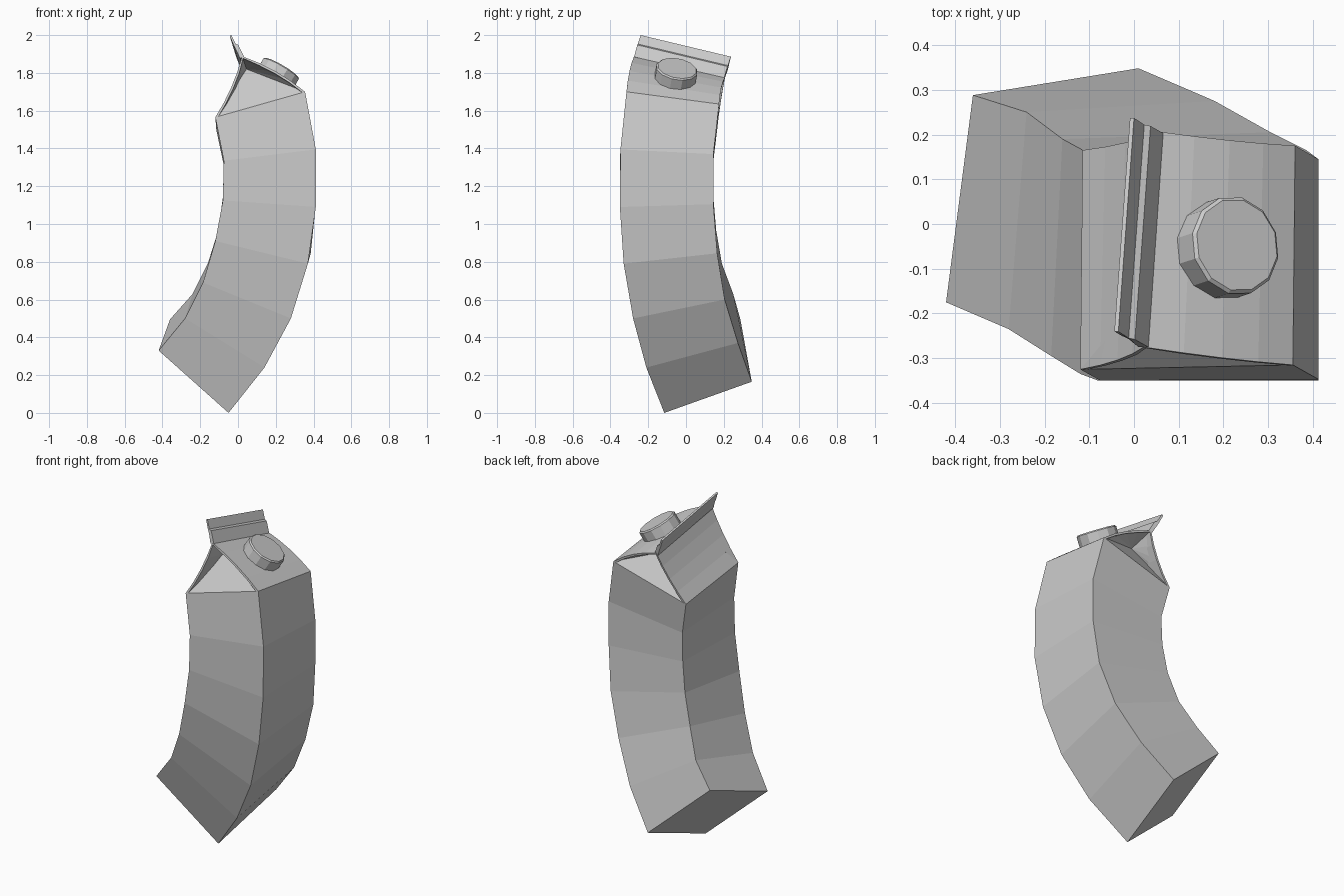
import bpy, bmesh
from mathutils import Vector

cube = bpy.data.objects.get("Cube")
if cube:
    bpy.data.objects.remove(cube)

card = bpy.data.materials.new("plain_grey")
card.use_nodes = True
GREY = (0.6, 0.6, 0.6, 1)
card.diffuse_color = GREY
card.node_tree.nodes["Principled BSDF"].inputs["Base Color"].default_value = GREY


def make(name, bm, recalc=True):
    if recalc:
        bmesh.ops.recalc_face_normals(bm, faces=bm.faces)
    mesh = bpy.data.meshes.new(name)
    bm.to_mesh(mesh)
    bm.free()
    mesh.materials.append(card)
    obj = bpy.data.objects.new(name, mesh)
    bpy.context.collection.objects.link(obj)
    return obj


def add_loop(bm, points):
    return [bm.verts.new(p) for p in points]


def bridge(bm, a, b, closed=True):
    for i in range(len(a) if closed else len(a) - 1):
        j = (i + 1) % len(a)
        bm.faces.new((a[i], a[j], b[j], b[i]))


# Bent body: front left corner, front right corner, and front-to-back vector per ring
rings = [
    ((-.42, -.175, .33), (-.05, -.115, 0), (.06, .463, .165)),
    ((-.28, -.235, .50), (.14, -.21, .24), (.04, .485, .13)),
    ((-.185, -.295, .69), (.28, -.28, .50), (.025, .485, .10)),
    ((-.12, -.335, .91), (.37, -.33, .79), (.015, .495, .055)),
    ((-.08, -.35, 1.125), (.412, -.35, 1.09), (0, .495, .015)),
    ((-.075, -.35, 1.335), (.412, -.347, 1.395), (0, .492, -.025)),
    ((-.12, -.325, 1.565), (.355, -.315, 1.70), (.005, .49, -.065)),
]
bm = bmesh.new()
loops = []
for a, b, depth in rings:
    a, b, depth = Vector(a), Vector(b), Vector(depth)
    corners = (a, b, b + depth, a + depth)
    loops.append(add_loop(bm, corners))
bm.faces.new(loops[0])
for low, high in zip(loops, loops[1:]):
    bridge(bm, low, high)
make("carton_body", bm)

eave_fl, eave_fr, eave_br, eave_bl = corners
ridge_f, ridge_b = Vector((.022, -.275, 1.888)), Vector((.052, .207, 1.778))


def bowed(start, end, bow, steps=4):
    """Points along a slightly curved sloping edge."""
    return [start.lerp(end, i / steps) + Vector(bow) * 4 * (i / steps) * (1 - i / steps)
            for i in range(steps + 1)]


# Roof panels, curved with the bend of the carton
LEFT_BOW, RIGHT_BOW = (.012, -.004, -.006), (.008, -.004, .016)


def roof_edge(left, ridge, right):
    return bowed(left, ridge, LEFT_BOW) + bowed(ridge, right, RIGHT_BOW)[1:]


front_edge = roof_edge(eave_fl, ridge_f, eave_fr)
back_edge = roof_edge(eave_bl, ridge_b, eave_br)
bm = bmesh.new()
bridge(bm, add_loop(bm, front_edge), add_loop(bm, back_edge), closed=False)
for f in bm.faces:
    f.normal_update()
    if f.normal.z < 0:
        f.normal_flip()
roof = make("roof_panels", bm, recalc=False)
thick = roof.modifiers.new("card_thickness", "SOLIDIFY")
thick.thickness = .012
thick.offset = -1

# Gable ends: triangle leaning inward plus the tucked folds up to the roof edges
for name, edge, tuck in (("front_gable", front_edge, (.045, -.13, 1.82)),
                         ("back_gable", back_edge, (.055, .045, 1.735))):
    bm = bmesh.new()
    rim = add_loop(bm, edge)
    apex = bm.verts.new(tuck)
    for p, q in zip(rim, rim[1:] + rim[:1]):
        bm.faces.new((p, q, apex))
    gable = make(name, bm)

# Folded top seam: thick lower band and thinner upper lip
profile = [(.032, -.275, 1.885), (.002, -.258, 1.948), (-.012, -.255, 1.953),
           (-.035, -.24, 2.0), (-.044, -.24, 1.996), (-.027, -.25, 1.955),
           (-.012, -.257, 1.925), (.01, -.275, 1.878)]
run = ridge_b - ridge_f + Vector((.005, -.005, -.004))
bm = bmesh.new()
near = add_loop(bm, profile)
far = add_loop(bm, [Vector(p) + run for p in profile])
bridge(bm, near, far)
bm.faces.new(near)
bm.faces.new(far)
make("top_seam", bm)

# Screw cap standing on the right roof panel
normal = (eave_fr - ridge_f).cross(ridge_b - ridge_f).normalized()
if normal.z < 0:
    normal.negate()
bm = bmesh.new()
bmesh.ops.create_cone(bm, cap_ends=True, segments=12, radius1=.112, radius2=.112, depth=.1)
top_edges = [e for e in bm.edges if all(v.co.z > 0 for v in e.verts)]
bmesh.ops.bevel(bm, geom=top_edges, offset=.007, segments=1, affect='EDGES')
cap = make("screw_cap", bm)
cap.rotation_mode = 'QUATERNION'
cap.rotation_quaternion = normal.to_track_quat('Z', 'Y')
cap.location = Vector((.23, -.047, 1.825)) - normal * .05
